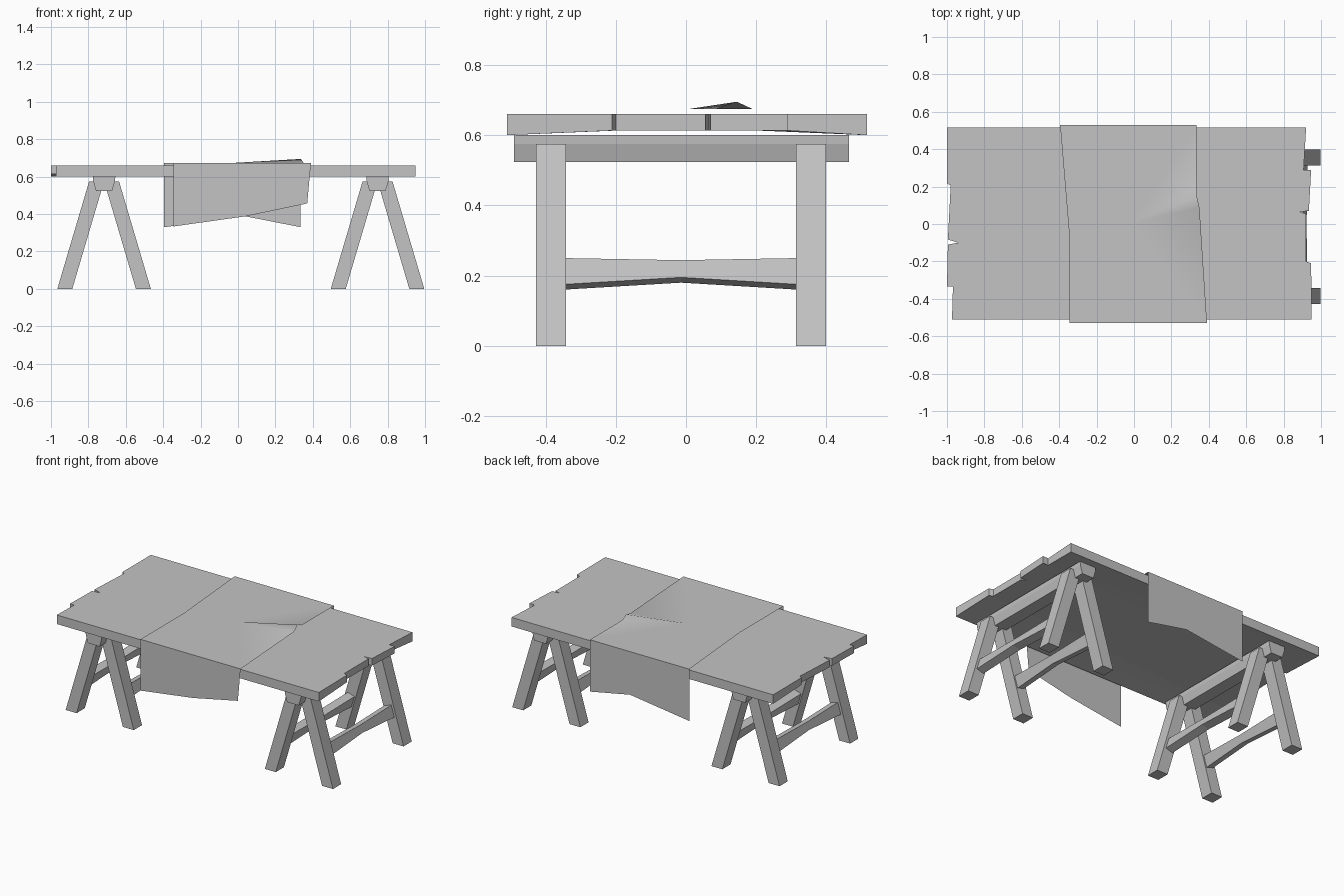
import bpy, bmesh, math

cube = bpy.data.objects.get("Cube")
if cube:
    bpy.data.objects.remove(cube)

grey = bpy.data.materials.new("plain grey")
grey.use_nodes = True
grey.diffuse_color = (0.55, 0.55, 0.55, 1)
grey.node_tree.nodes["Principled BSDF"].inputs["Base Color"].default_value = grey.diffuse_color


def finish(name, bm):
    bmesh.ops.recalc_face_normals(bm, faces=bm.faces[:])
    mesh = bpy.data.meshes.new(name)
    bm.to_mesh(mesh)
    bm.free()
    mesh.materials.append(grey)
    obj = bpy.data.objects.new(name, mesh)
    bpy.context.collection.objects.link(obj)
    return obj


def loft(name, rings):
    """Skin a closed solid through rings of equal length."""
    bm = bmesh.new()
    rings = [[bm.verts.new(p) for p in ring] for ring in rings]
    for a, b in zip(rings, rings[1:]):
        for i in range(len(a)):
            j = (i + 1) % len(a)
            bm.faces.new((a[i], a[j], b[j], b[i]))
    caps = [bm.faces.new(rings[0]), bm.faces.new(rings[-1])]
    if len(rings[0]) > 4:
        bmesh.ops.triangulate(bm, faces=caps)
    return finish(name, bm)


def prism(name, profile, y0, y1):
    return loft(name, [[(x, y, z) for x, z in profile] for y in (y0, y1)])


# Tabletop with chipped, uneven ends; the underside is hollowed towards them
right_end = [(.95, -.51), (.947, -.21), (.92, -.2), (.92, .055), (.882, .065),
             (.935, .07), (.947, .29), (.907, .29), (.92, .515)]
left_end = [(-1, .515), (-1, .217), (-.98, .206), (-.995, -.083), (-.94, -.1),
            (-.995, -.11), (-1, -.334), (-.968, -.334), (-.973, -.51)]
outline = right_end + left_end
loft("tabletop", [
    [(x, y, .6 if abs(y) > .5 else .613) for x, y in outline],
    [(x, y, .66) for x, y in outline]])

# Two sawhorses
LEG_Y = ((-.427, -.341), (.313, .399))
LEAN = .3
for side, cx in (("right", -.716), ("left", .746)):
    prism(side + "_beam", [(cx - .06, .6), (cx - .058, .575), (cx - .043, .523),
                           (cx + .043, .523), (cx + .058, .575), (cx + .06, .6)],
          -.49, .464)
    for s, edge in ((-1, "right"), (1, "left")):
        leg = [(cx + s * .25, 0), (cx + s * .17, 0), (cx, .575), (cx + s * .08, .575)]
        for (y0, y1), end in zip(LEG_Y, ("front", "back")):
            prism(f"{side}_horse_{end}_{edge}_leg", leg, y0, y1)

        # Rung leaning with the legs and narrowing towards its middle
        def section(y, low, high):
            def at(z, depth):
                return (cx + s * (.235 - LEAN * z - depth), y, z - LEAN * depth)
            return [at(low, 0), at(high, 0), at(high, .05), at(low, .05)]
        loft(f"{side}_horse_{edge}_rung",
             [section(-.35, .175, .25), section(-.014, .195, .244), section(.32, .175, .25)])

# Cloth draped over the middle, with one raised wrinkle and two hanging flaps
TOP = .674
bm = bmesh.new()


def v(x, y, z=TOP):
    return bm.verts.new((x, y, z))


front = [v(-.345, -.53), v(.04, -.53), v(.39, -.53)]
back = [v(-.395, .53), v(.04, .53), v(.335, .53)]
front_hem = [v(-.345, -.53, .334), v(.04, -.53, .388), v(.37, -.53, .457)]
back_hem = [v(-.395, .53, .33), v(.04, .53, .388), v(.335, .53, .33)]
bend, start = v(-.345, -.07), v(-.02, .005)
fold_front, ridge, fold_back = v(.35, .085), v(.337, .145, .695), v(.335, .19)
for face in ((bend, front[0], front[1], start), (start, front[1], front[2], fold_front),
             (start, fold_front, ridge), (start, ridge, fold_back),
             (start, fold_back, back[2], back[1]), (back[0], bend, start, back[1])):
    bm.faces.new(face)
for edge, hem in ((front, front_hem), (back, back_hem)):
    for i in range(2):
        bm.faces.new((edge[i], hem[i], hem[i + 1], edge[i + 1]))
cloth = finish("cloth", bm)
bpy.ops.object.select_all(action='DESELECT')
cloth.select_set(True)
bpy.context.view_layer.objects.active = cloth
bpy.ops.object.shade_smooth_by_angle(angle=math.radians(60))
